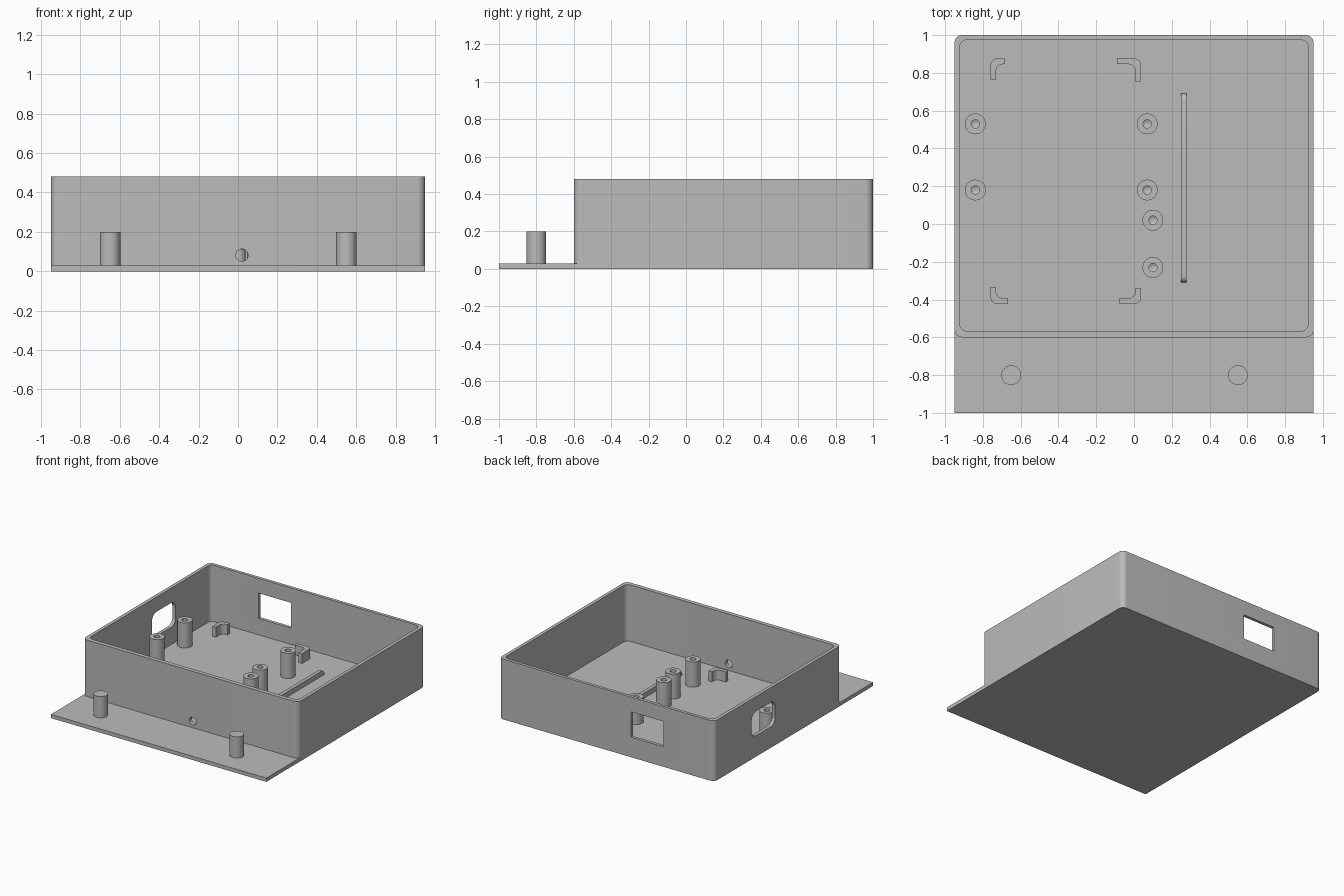
import bpy, bmesh
from math import pi, sin, cos
from mathutils import Vector

if "Cube" in bpy.data.objects:
    bpy.data.objects.remove(bpy.data.objects["Cube"])

grey = bpy.data.materials.new("plain grey")
grey.use_nodes = True
grey.diffuse_color = (0.5, 0.5, 0.5, 1)
grey.node_tree.nodes["Principled BSDF"].inputs["Base Color"].default_value = grey.diffuse_color

FLOOR, TOP = 0.03, 0.48
X, FRONT, BACK = 0.95, -0.6, 1.0


def finish(bm, name):
    bmesh.ops.recalc_face_normals(bm, faces=bm.faces)
    mesh = bpy.data.meshes.new(name)
    bm.to_mesh(mesh)
    bm.free()
    mesh.materials.append(grey)
    obj = bpy.data.objects.new(name, mesh)
    bpy.context.collection.objects.link(obj)
    return obj


def smooth(obj):
    bpy.ops.object.select_all(action="DESELECT")
    obj.select_set(True)
    bpy.context.view_layer.objects.active = obj
    bpy.ops.object.shade_smooth_by_angle(angle=pi / 6)


def arc(cx, cy, r, start, end, steps=8):
    angles = [start + (end - start) * i / steps for i in range(steps + 1)]
    return [(cx + r * cos(a), cy + r * sin(a)) for a in angles]


def rounded_rect(u0, u1, v0, v1, r):
    if r == 0:
        return [(u0, v0), (u1, v0), (u1, v1), (u0, v1)]
    corners = [(u1 - r, v1 - r), (u0 + r, v1 - r), (u0 + r, v0 + r), (u1 - r, v0 + r)]
    return [p for i, (u, v) in enumerate(corners)
            for p in arc(u, v, r, i * pi / 2, (i + 1) * pi / 2)]


def prism(name, outline, low, high, axis="z"):
    """Extrude a 2D outline between two levels along an axis."""
    place = {"x": lambda u, v, w: (w, u, v),
             "y": lambda u, v, w: (u, w, v),
             "z": lambda u, v, w: (u, v, w)}[axis]
    bm = bmesh.new()
    face = bm.faces.new([bm.verts.new(place(u, v, low)) for u, v in outline])
    ext = bmesh.ops.extrude_face_region(bm, geom=[face])
    moved = [g for g in ext["geom"] if isinstance(g, bmesh.types.BMVert)]
    bmesh.ops.translate(bm, verts=moved, vec=place(0, 0, high - low))
    if not face.is_valid or len(bm.faces) < len(outline) + 2:
        bm.faces.new([v for v in bm.verts if v not in moved])
    return finish(bm, name)


def lathe(name, profile, x, y):
    bm = bmesh.new()
    verts = [bm.verts.new((r, 0, z)) for r, z in profile]
    edges = [bm.edges.new(pair) for pair in zip(verts, verts[1:])]
    bmesh.ops.spin(bm, geom=verts + edges, cent=(0, 0, 0), axis=(0, 0, 1),
                   angle=2 * pi, steps=32)
    bmesh.ops.remove_doubles(bm, verts=bm.verts, dist=0.0005)
    bmesh.ops.translate(bm, verts=bm.verts, vec=Vector((x, y, 0)))
    smooth(finish(bm, name))


def combine(target, other, operation):
    mod = target.modifiers.new(operation.lower(), "BOOLEAN")
    mod.operation, mod.object, mod.solver = operation, other, "EXACT"
    bpy.context.view_layer.objects.active = target
    bpy.ops.object.modifier_apply(modifier=mod.name)
    bpy.data.objects.remove(other)


# Tray with mounting flange, hollowed out and pierced
tray = prism("tray", rounded_rect(-X, X, FRONT, BACK, 0.04), 0, TOP)
flange = prism("flange", rounded_rect(-X, X, -1, -0.565, 0), 0, FLOOR)
combine(tray, flange, "UNION")
cutters = [
    prism("pocket", rounded_rect(-0.923, 0.923, -0.567, 0.975, 0.04), FLOOR, 0.6),
    prism("back_window", rounded_rect(-0.5, -0.215, 0.16, 0.362, 0), 0.9, 1.1, "y"),
    prism("side_window", rounded_rect(0.235, 0.53, 0.168, 0.362, 0.055), -1.1, -0.9, "x"),
    prism("front_hole", arc(0.02, 0.082, 0.031, 0, 2 * pi, 32)[:-1], -0.7, -0.5, "y"),
]
for cutter in cutters:
    combine(tray, cutter, "DIFFERENCE")
smooth(tray)

# Solid pegs on the flange
for side, x in (("right", -0.65), ("left", 0.55)):
    lathe(f"{side}_peg", [(0.052, 0.02), (0.052, 0.2), (0, 0.2)], x, -0.8)

# Screw standoffs with blind, pointed holes
standoff = [(0.055, 0.02), (0.055, 0.23), (0.022, 0.23), (0.022, 0.12), (0, 0.107)]
spots = [(x, y) for x in (-0.84, 0.07) for y in (0.18, 0.53)] + [(0.1, 0.02), (0.1, -0.23)]
for i, (x, y) in enumerate(spots):
    lathe(f"standoff_{i + 1}", standoff, x, y)


# L-shaped corner brackets, legs running from the outer corner
def bracket(name, x, y, dx, dy, long_x, long_y, t=0.03, r=0.036):
    outline = ([(long_x, 0), (long_x, t)]
               + arc(t + r, t + r, r, 1.5 * pi, pi)
               + [(t, long_y), (0, long_y)]
               + arc(r, r, r, pi, 1.5 * pi))
    smooth(prism(name, [(x + dx * u, y + dy * v) for u, v in outline], 0.02, 0.11))


bracket("back_right_bracket", -0.76, 0.876, 1, -1, 0.076, 0.112)
bracket("back_left_bracket", 0.038, 0.876, -1, -1, 0.128, 0.122)
bracket("front_right_bracket", -0.76, -0.423, 1, 1, 0.092, 0.09)
bracket("front_left_bracket", 0.038, -0.423, -1, 1, 0.114, 0.085)

# Low divider rib with rounded ends
rib = ([(-0.31, 0.02), (0.69, 0.02)] + arc(0.655, 0.035, 0.035, 0, pi / 2)
       + arc(-0.275, 0.035, 0.035, pi / 2, pi))
smooth(prism("divider_rib", rib, 0.25, 0.278, "x"))
